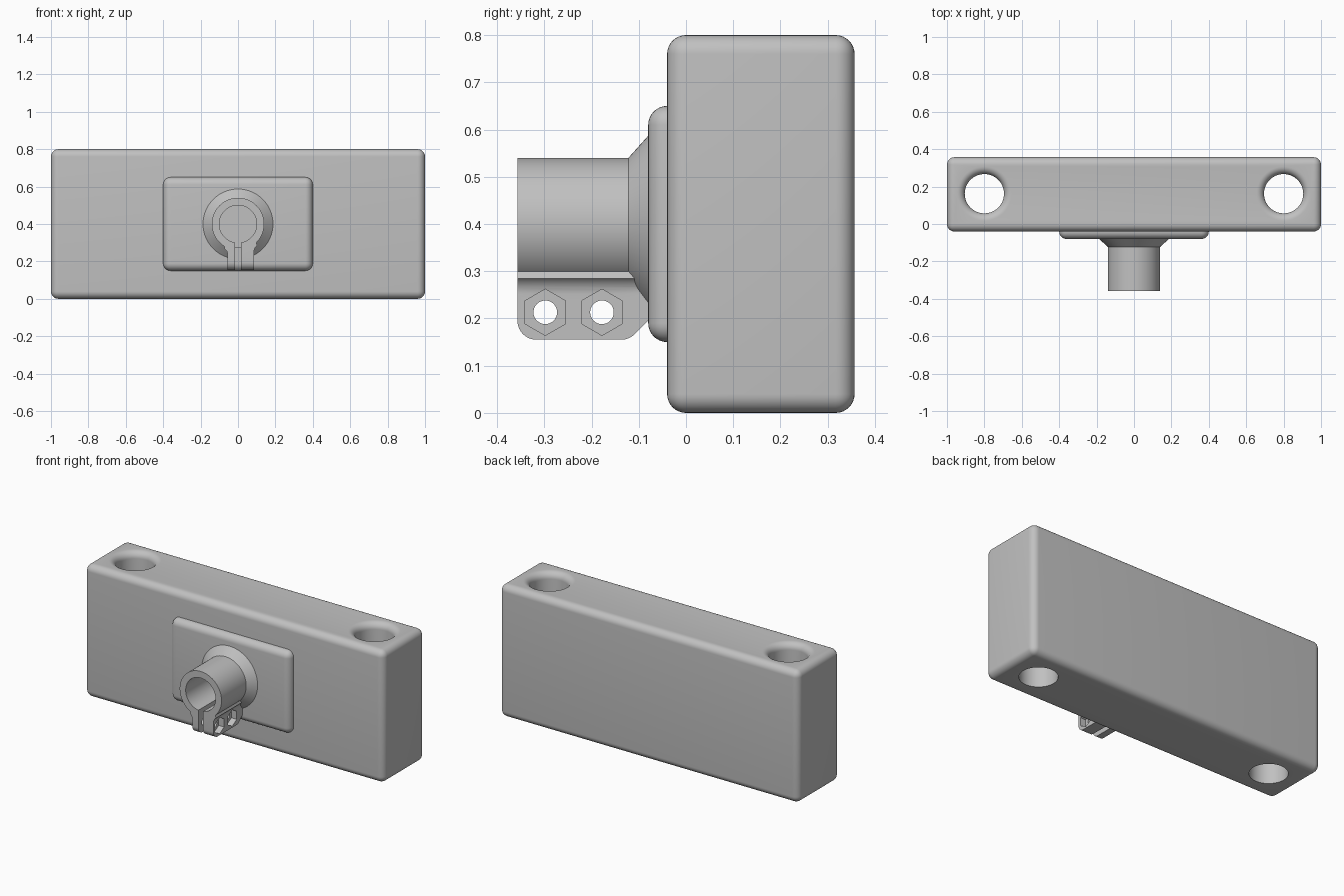
import bpy, bmesh, math
from mathutils import Matrix, Vector

if "Cube" in bpy.data.objects:
    bpy.data.objects.remove(bpy.data.objects["Cube"], do_unlink=True)

grey = bpy.data.materials.new("light grey")
grey.use_nodes = True
colour = (0.53, 0.53, 0.53, 1)
grey.diffuse_color = colour
grey.node_tree.nodes["Principled BSDF"].inputs["Base Color"].default_value = colour


def finish(name, bm):
    bmesh.ops.recalc_face_normals(bm, faces=bm.faces)
    mesh = bpy.data.meshes.new(name)
    bm.to_mesh(mesh)
    bm.free()
    mesh.materials.append(grey)
    ob = bpy.data.objects.new(name, mesh)
    bpy.context.collection.objects.link(ob)
    return ob


def box(name, x, y, z, bevel=0):
    bm = bmesh.new()
    bmesh.ops.create_cube(bm, size=1)
    for v in bm.verts:
        v.co = [(a + b) / 2 + c * (b - a) for c, (a, b) in zip(v.co, (x, y, z))]
    if bevel:
        bmesh.ops.bevel(bm, geom=bm.edges[:], offset=bevel, segments=8,
                        profile=0.5, affect='EDGES')
    return finish(name, bm)


def prism(name, points, place, start, end):
    """Extrude a 2D outline; place(u, v, depth) gives the 3D position."""
    bm = bmesh.new()
    a, b = ([bm.verts.new(place(u, v, d)) for u, v in points] for d in (start, end))
    bm.faces.new(a)
    bm.faces.new(b)
    for i in range(len(a)):
        j = (i + 1) % len(a)
        bm.faces.new((a[i], a[j], b[j], b[i]))
    return finish(name, bm)


def lathe(name, profile, matrix, steps=64):
    """Turn (radius, height) points about z, then place the solid."""
    bm = bmesh.new()
    rings = [[bm.verts.new((r * math.cos(t), r * math.sin(t), h))
              for t in (math.tau * i / steps for i in range(steps))] for r, h in profile]
    for a, b in zip(rings, rings[1:]):
        for i in range(steps):
            j = (i + 1) % steps
            bm.faces.new((a[i], a[j], b[j], b[i]))
    bm.faces.new(rings[0])
    bm.faces.new(rings[-1])
    bm.transform(matrix)
    return finish(name, bm)


def combine(target, other, operation):
    mod = target.modifiers.new(operation, 'BOOLEAN')
    mod.operation, mod.solver, mod.object = operation, 'EXACT', other
    bpy.context.view_layer.objects.active = target
    bpy.ops.object.modifier_apply(modifier=mod.name)
    bpy.data.objects.remove(other, do_unlink=True)


def smooth(ob):
    bpy.ops.object.select_all(action='DESELECT')
    ob.select_set(True)
    bpy.context.view_layer.objects.active = ob
    bpy.ops.object.shade_smooth_by_angle(angle=math.radians(25))


def arc(cx, cy, r, start, end, n=8):
    angles = [math.radians(start + (end - start) * i / n) for i in range(n + 1)]
    return [(cx + r * math.cos(t), cy + r * math.sin(t)) for t in angles]


# Main block with two vertical holes, rounded at the top rim
R = 0.04
body = box("body", (-1, 1), (-R, 0.357), (0, 0.8), R)
hole = [(0.105, -0.1)] + arc(0.145, 0.76, R, 180, 90) + [(0.145, 0.9)]
for side in (-1, 1):
    combine(body, lathe("hole_cutter", hole, Matrix.Translation((side * 0.8, 0.162, 0))),
            'DIFFERENCE')
smooth(body)

# Raised mounting plate, its rounded back half buried in the block
plate = box("mounting_plate", (-0.4, 0.4), (-0.08, 0.04), (0.15, 0.65), R)
smooth(plate)

# Socket tube with a conical flare at the plate
FRONT, STEP, FACE, INNER = -0.357, -0.122, -0.08, -0.06
to_front = Matrix.Translation((0, 0, 0.4)) @ Matrix.Rotation(math.radians(90), 4, 'X')
socket = lathe("clamp_socket", [(0.14, -FRONT), (0.14, -STEP), (0.187, -FACE),
                                (0.187, -INNER)], to_front)

# Clamp lugs under the tube: front outline trimmed by the side outline
outline = ([(-0.055, 0.1)] + arc(-0.095, 0.235, R, 0, 55) + [(-0.06, 0.38), (0.07, 0.38)]
           + arc(0.126, 0.252, R, 125, 180) + [(0.086, 0.1)])
lugs = prism("lugs", outline, lambda u, v, d: (u, d, v), FRONT, INNER)
side_shape = ([(-0.45, 0.5), (-0.45, 0.3), (FRONT, 0.3)] + arc(FRONT + R, 0.195, R, 180, 270)
              + arc(-0.137, 0.195, R, 270, 315) + [(-0.05, 0.225), (-0.05, 0.5)])
combine(lugs, prism("lug_trim", side_shape, lambda u, v, d: (d, u, v), -0.3, 0.3), 'INTERSECT')
combine(socket, lugs, 'UNION')

# Bore and clamping slot
combine(socket, lathe("bore_cutter", [(0.1, 0.5), (0.1, -STEP)], to_front), 'DIFFERENCE')
combine(socket, box("slot_cutter", (-0.015, 0.015), (-0.5, STEP), (0.1, 0.35)), 'DIFFERENCE')
combine(socket, box("slot_end_cutter", (-0.015, 0.015), (-0.5, FACE), (0.1, 0.275)),
        'DIFFERENCE')

# Screw holes with hexagonal nut pockets on the left lug
sideways = Matrix.Rotation(math.radians(90), 4, 'Y')
for y in (-0.298, -0.178):
    place = Matrix.Translation(Vector((0, y, 0.213))) @ sideways
    combine(socket, lathe("screw_cutter", [(0.025, -0.2), (0.025, 0.2)], place, 32),
            'DIFFERENCE')
    combine(socket, lathe("nut_cutter", [(0.049, 0.05), (0.049, 0.2)], place, 6),
            'DIFFERENCE')
smooth(socket)
